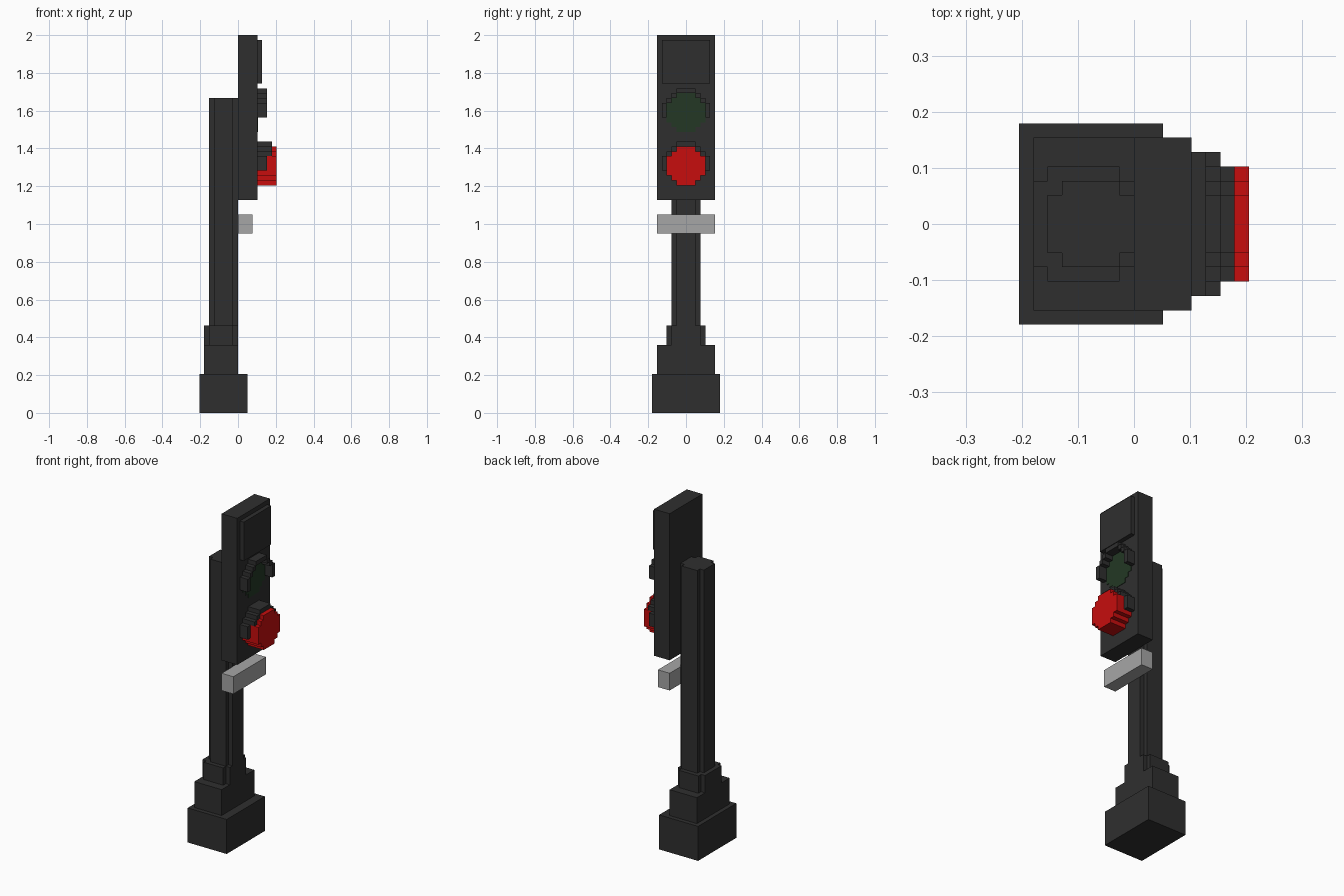
import bpy
import bmesh

cube = bpy.data.objects.get("Cube")
if cube:
    bpy.data.objects.remove(cube, do_unlink=True)

U = 2 / 78  # one block of the stepped grid


def material(name, rgb):
    m = bpy.data.materials.new(name)
    m.use_nodes = True
    m.diffuse_color = (*rgb, 1)
    bsdf = m.node_tree.nodes["Principled BSDF"]
    bsdf.inputs["Base Color"].default_value = (*rgb, 1)
    bsdf.inputs["Roughness"].default_value = 0.9
    return m


dark = material("dark grey", (0.028, 0.028, 0.028))
red = material("signal red", (0.57, 0.004, 0.004))
green = material("dim green", (0.017, 0.039, 0.018))
pale = material("pale grey", (0.38, 0.38, 0.38))


def prism(name, outline, mat, low, high, place):
    """Extrude an outline from low to high; place maps (a, b, depth) to x, y, z."""
    bm = bmesh.new()
    rings = [[bm.verts.new([c * U for c in place(a, b, d)]) for a, b in outline]
             for d in (low, high)]
    n = len(outline)
    bm.faces.new(rings[0])
    bm.faces.new(rings[1])
    for i in range(n):
        j = (i + 1) % n
        bm.faces.new((rings[0][i], rings[0][j], rings[1][j], rings[1][i]))
    bmesh.ops.recalc_face_normals(bm, faces=bm.faces)
    mesh = bpy.data.meshes.new(name)
    bm.to_mesh(mesh)
    bm.free()
    mesh.materials.append(mat)
    ob = bpy.data.objects.new(name, mesh)
    bpy.context.collection.objects.link(ob)
    return ob


def upright(a, b, d):
    return (a, b, d)


def facing(a, b, d):
    return (d, a, b)


def box(name, x, y, z, mat=dark):
    outline = [(x[0], y[0]), (x[1], y[0]), (x[1], y[1]), (x[0], y[1])]
    return prism(name, outline, mat, z[0], z[1], upright)


def notched(x0, x1, half):
    """Rectangle with one block cut from every corner."""
    side = [(x0, half - 1), (x0 + 1, half - 1), (x0 + 1, half),
            (x1 - 1, half), (x1 - 1, half - 1), (x1, half - 1)]
    return side + [(x, -y) for x, y in reversed(side)]


# Base and pole
box("base", (-8, 2), (-7, 7), (0, 8))
box("base_step", (-7, 0), (-6, 6), (8, 14))
prism("pole_collar", notched(-7, 0, 4), dark, 14, 18, upright)
prism("pole", notched(-6, 0, 3), dark, 18, 65, upright)

# Signal head, top panel and sign bar
box("signal_head", (0, 4), (-6, 6), (44, 78))
box("top_panel", (4, 5), (-5, 5), (68, 77))
box("sign_bar", (0, 3), (-6, 6), (37, 41), pale)


# Lamps: stepped discs
def lamp(name, centre, front, mat):
    quarter = [(4, 2), (3, 2), (3, 3), (2, 3), (2, 4)]
    top = quarter + [(-y, z) for y, z in reversed(quarter)]
    outline = top + [(y, -z) for y, z in reversed(top)]
    outline = [(y, z + centre) for y, z in outline]
    prism(name, outline, mat, 4, front, facing)


lamp("red_lamp", 51, 8, red)
lamp("green_lamp", 62, 4.1, green)


# Visors: a stepped arch hugging the upper half of each lamp
def visor(name, centre, depth):
    box(name + "_top", (4, 4 + depth), (-2, 2), (centre + 4, centre + 5))
    for side, s in (("left", 1), ("right", -1)):
        for i in (2, 3):
            y = sorted((s * i, s * (i + 1)))
            z = centre + 5 - i
            box(f"{name}_{side}_step_{i - 1}", (4, 4 + depth), y, (z, z + 1))
        box(f"{name}_{side}_leg", (4, 6), sorted((s * 4, s * 5)),
            (centre - 1, centre + 2))


# Step heights climb from the leg to the crown
def raised_visor(name, centre, depth):
    box(name + "_crown", (4, 4 + depth), (-2, 2), (centre + 4, centre + 5))
    for side, s in (("left", 1), ("right", -1)):
        for i in (2, 3):
            z = centre + 5 - i
            box(f"{name}_{side}_step_{i - 1}", (4, 4 + depth),
                sorted((s * i, s * (i + 1))), (z, z + 1))
        box(f"{name}_{side}_leg", (4, 6), sorted((s * 4, s * 5)),
            (centre - 1, centre + 2))


visor("red_visor", 51, 3)
raised_visor("green_visor", 62, 2)
